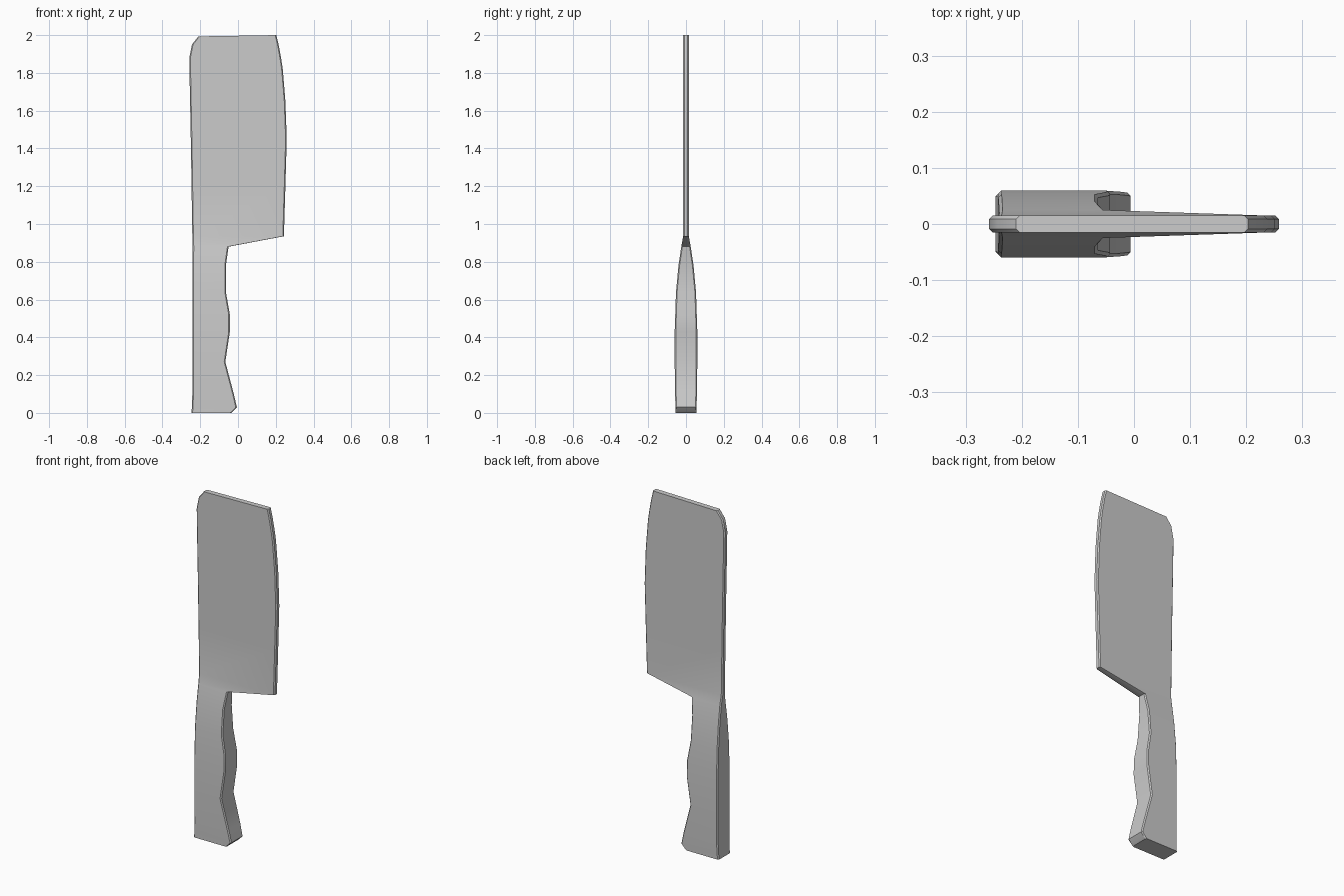
import bpy, bmesh

if "Cube" in bpy.data.objects:
    bpy.data.objects.remove(bpy.data.objects["Cube"])

# Stations up the cleaver: height, spine x, edge x, half thickness
STATIONS = [
    (0.000, -0.247, -0.036, 0.055),
    (0.008, -0.246, -0.026, 0.055),
    (0.030, -0.244, -0.006, 0.056),
    (0.100, -0.242, -0.022, 0.058),
    (0.270, -0.242, -0.067, 0.060),
    (0.430, -0.242, -0.043, 0.060),
    (0.520, -0.242, -0.043, 0.057),
    (0.640, -0.242, -0.064, 0.053),
    (0.780, -0.241, -0.064, 0.040),
    (0.880, -0.240, -0.050, 0.025),
    (0.935, -0.242, 0.243, 0.015),
    (1.200, -0.246, 0.251, 0.015),
    (1.450, -0.250, 0.258, 0.015),
    (1.650, -0.254, 0.251, 0.015),
    (1.820, -0.257, 0.237, 0.015),
    (1.880, -0.258, 0.228, 0.015),
    (1.950, -0.244, 0.215, 0.015),
    (1.993, -0.210, 0.203, 0.015),
]
CHAMFER = 0.006


def ring(bm, z0, spine, edge, half, z1=None):
    """Chamfered rectangular section; z1 lets the edge side sit higher."""
    z1 = z0 if z1 is None else z1
    c = CHAMFER
    outline = [(spine + c, -half), (edge - c, -half), (edge, -half + c), (edge, half - c),
               (edge - c, half), (spine + c, half), (spine, half - c), (spine, -half + c)]
    return [bm.verts.new((x, y, z0 + (z1 - z0) * (x - spine) / (edge - spine)))
            for x, y in outline]


# Blade and handle are one continuous loft
bm = bmesh.new()
rings = [ring(bm, z, s, e, h, 2.0 if z == 1.993 else None) for z, s, e, h in STATIONS]
for low, high in zip(rings, rings[1:]):
    for i in range(8):
        j = (i + 1) % 8
        bm.faces.new((low[i], low[j], high[j], high[i]))
bm.faces.new(rings[0][::-1])
bm.faces.new(rings[-1])
bmesh.ops.recalc_face_normals(bm, faces=bm.faces[:])

mesh = bpy.data.meshes.new("cleaver")
bm.to_mesh(mesh)
bm.free()
cleaver = bpy.data.objects.new("cleaver", mesh)
bpy.context.collection.objects.link(cleaver)

# Soft transition along the faces, crisp outline
bpy.context.view_layer.objects.active = cleaver
cleaver.select_set(True)
bpy.ops.object.shade_smooth_by_angle(angle=0.5)
